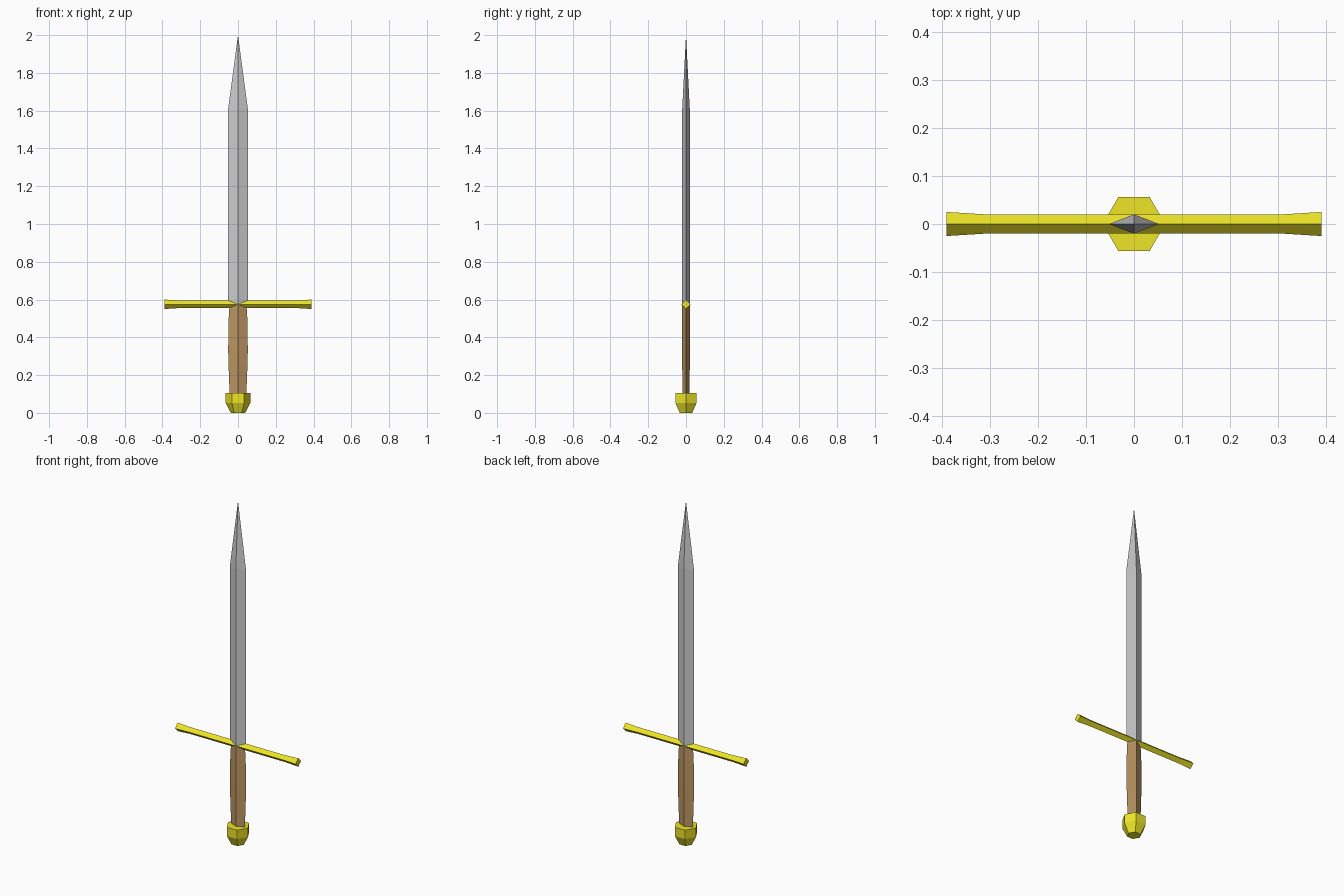
import bpy, bmesh
from math import cos, sin, tau

if "Cube" in bpy.data.objects:
    bpy.data.objects.remove(bpy.data.objects["Cube"])


def material(name, rgb):
    m = bpy.data.materials.new(name)
    m.diffuse_color = (*rgb, 1)
    m.use_nodes = True
    m.node_tree.nodes["Principled BSDF"].inputs["Base Color"].default_value = m.diffuse_color
    return m


def loft(name, sides, stations, mat=None, axis="z", tip=None):
    """Skin rings of (position, radius_a, radius_b) along an axis, capped or pointed."""
    def place(a, b, t):
        return (a, b, t) if axis == "z" else (t, a, b)

    bm = bmesh.new()
    rings = [[bm.verts.new(place(ra * cos(tau * i / sides), rb * sin(tau * i / sides), t))
              for i in range(sides)] for t, ra, rb in stations]
    for low, high in zip(rings, rings[1:]):
        for i in range(sides):
            j = (i + 1) % sides
            bm.faces.new((low[i], low[j], high[j], high[i]))
    bm.faces.new(rings[0][::-1])
    if tip is None:
        bm.faces.new(rings[-1])
    else:
        point = bm.verts.new(place(0, 0, tip))
        for i in range(sides):
            bm.faces.new((rings[-1][i], rings[-1][(i + 1) % sides], point))
    bmesh.ops.recalc_face_normals(bm, faces=bm.faces)
    mesh = bpy.data.meshes.new(name)
    bm.to_mesh(mesh)
    bm.free()
    obj = bpy.data.objects.new(name, mesh)
    bpy.context.collection.objects.link(obj)
    if mat:
        mesh.materials.append(mat)
    return obj


gold = material("gold", (0.85, 0.78, 0.02))
leather = material("leather", (0.50, 0.30, 0.12))

# Diamond-section blade with a pointed tip
loft("blade", 4, [(0.573, 0.052, 0.02), (1.61, 0.052, 0.02)], tip=2.0)

# Diamond-section grip, slightly swollen in the middle
loft("grip", 4, [(0.09, 0.044, 0.019), (0.25, 0.050, 0.02), (0.33, 0.052, 0.02),
                 (0.49, 0.050, 0.02), (0.573, 0.045, 0.02)], leather)

# Crossguard with flared ends
loft("crossguard", 4, [(-0.39, 0.025, 0.025), (-0.31, 0.02, 0.02),
                       (0.31, 0.02, 0.02), (0.39, 0.025, 0.025)],
     gold, axis="x").location.z = 0.575

# Hexagonal pommel tapering to the foot
loft("pommel", 6, [(0, 0.038, 0.038), (0.053, 0.065, 0.065), (0.105, 0.065, 0.065)], gold)
